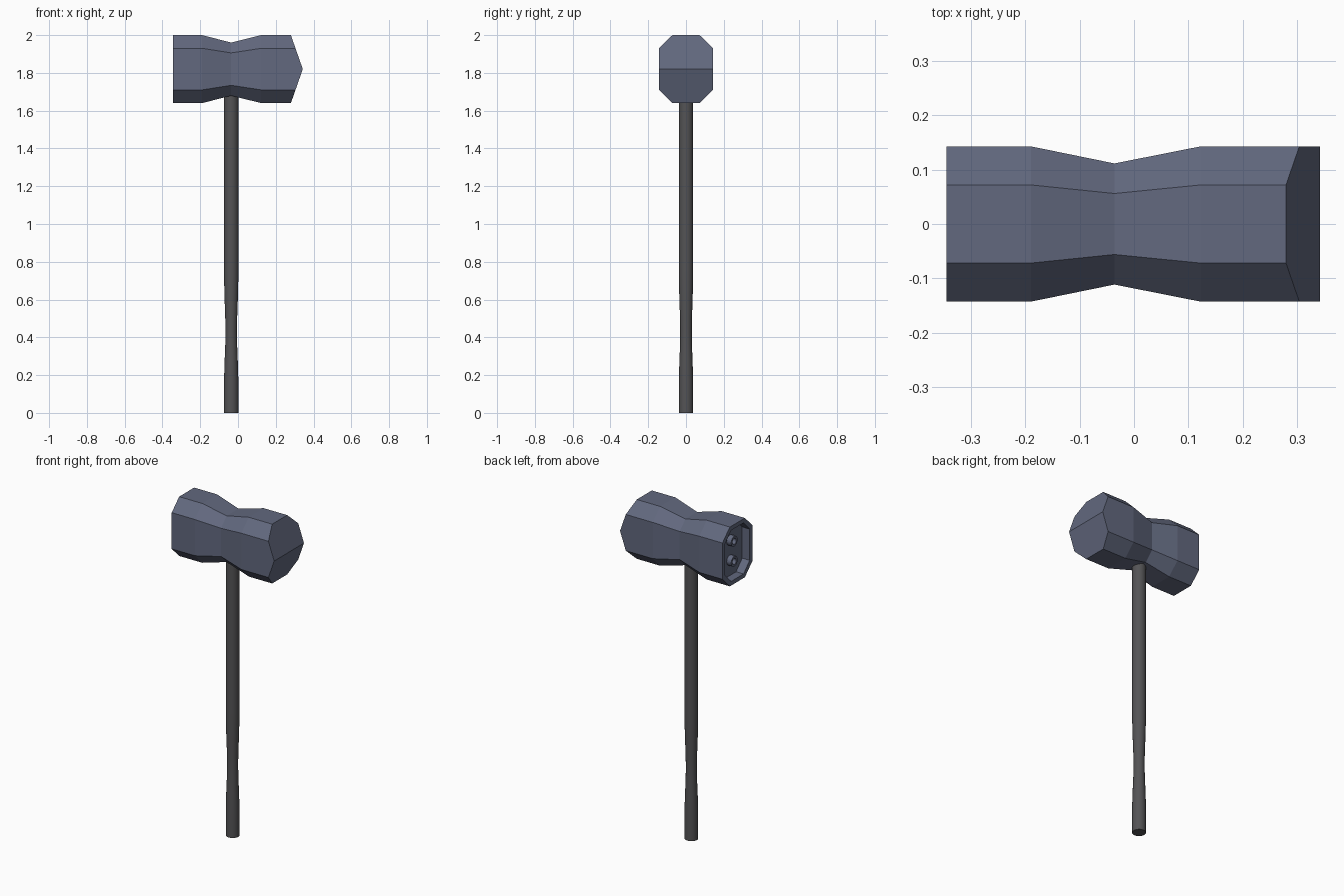
import bpy, bmesh, math
from mathutils import Vector

if "Cube" in bpy.data.objects:
    bpy.data.objects.remove(bpy.data.objects["Cube"])

CZ = 1.82      # height of the head's axis
HX = -0.036    # x of the handle's axis


def material(name, rgb):
    m = bpy.data.materials.new(name)
    m.diffuse_color = (*rgb, 1.0)
    m.use_nodes = True
    m.node_tree.nodes["Principled BSDF"].inputs["Base Color"].default_value = m.diffuse_color
    return m


steel = material("blue grey steel", (0.122, 0.140, 0.210))
grip = material("dark grey grip", (0.088, 0.087, 0.091))


def finish(name, bm, mat):
    bmesh.ops.recalc_face_normals(bm, faces=bm.faces)
    me = bpy.data.meshes.new(name)
    bm.to_mesh(me)
    bm.free()
    me.materials.append(mat)
    ob = bpy.data.objects.new(name, me)
    bpy.context.collection.objects.link(ob)
    return ob


def bridge(bm, a, b):
    n = len(a)
    for i in range(n):
        bm.faces.new((a[i], a[(i + 1) % n], b[(i + 1) % n], b[i]))


def lathe(name, profile, origin, axis, mat, segments=24, caps=(True, True)):
    """Rings of (radius, distance) swept round an axis."""
    bm = bmesh.new()
    rot = Vector((0, 0, 1)).rotation_difference(Vector(axis))
    rings = []
    for r, d in profile:
        ring = []
        for i in range(segments):
            t = 2 * math.pi * i / segments
            p = rot @ Vector((r * math.cos(t), r * math.sin(t), d))
            ring.append(bm.verts.new(p + Vector(origin)))
        rings.append(ring)
    for a, b in zip(rings, rings[1:]):
        bridge(bm, a, b)
    if caps[0]:
        bm.faces.new(rings[0])
    if caps[1]:
        bm.faces.new(rings[-1])
    ob = finish(name, bm, mat)
    bpy.ops.object.select_all(action='DESELECT')
    bpy.context.view_layer.objects.active = ob
    ob.select_set(True)
    bpy.ops.object.shade_smooth_by_angle(angle=math.radians(35))
    return ob


# Head: octagonal section (with a mid-height point for the wedge ridge)
quarter = [(0.143, 0.0), (0.143, 0.11), (0.072, 0.18)]
section = (quarter + [(-y, z) for y, z in reversed(quarter)]
           + [(-y, -z) for y, z in quarter[1:]]
           + [(y, -z) for y, z in reversed(quarter[1:])])
# stations: x, y scale, z scale; the first two make the recess in the end
stations = [(-0.295, 0.825, 0.861), (-0.345, 0.825, 0.861), (-0.345, 1, 1),
            (-0.19, 1, 1), (-0.036, 0.78, 0.78), (0.123, 1, 1), (None, 1, 1)]
bm = bmesh.new()
rings = []
for x, sy, sz in stations:
    rings.append([bm.verts.new((0.343 - 0.35 * abs(z) if x is None else x,
                                y * sy, CZ + z * sz)) for y, z in section])
for a, b in zip(rings, rings[1:]):
    bridge(bm, a, b)
bm.faces.new(rings[0])                       # recess floor
end = rings[-1]
bm.faces.new(end[0:6])                       # upper wedge face
bm.faces.new(end[5:] + end[:1])              # lower wedge face
finish("hammer_head", bm, steel)

# Pair of hollow nozzles inside the recess
for label, dz in (("upper", 0.061), ("lower", -0.061)):
    lathe(label + "_nozzle",
          [(0.031, -0.005), (0.031, 0.03), (0.018, 0.03), (0.018, 0.004)],
          (-0.295, 0, CZ + dz), (-1, 0, 0), steel, 20)

# Handle with a narrowed grip, running up into the head
lathe("handle",
      [(0.038, 0), (0.038, 0.17), (0.035, 0.27), (0.0315, 0.36), (0.0305, 0.43),
       (0.0315, 0.50), (0.035, 0.60), (0.0375, 0.70), (0.038, 0.78), (0.038, 1.72)],
      (HX, 0, 0), (0, 0, 1), grip)
